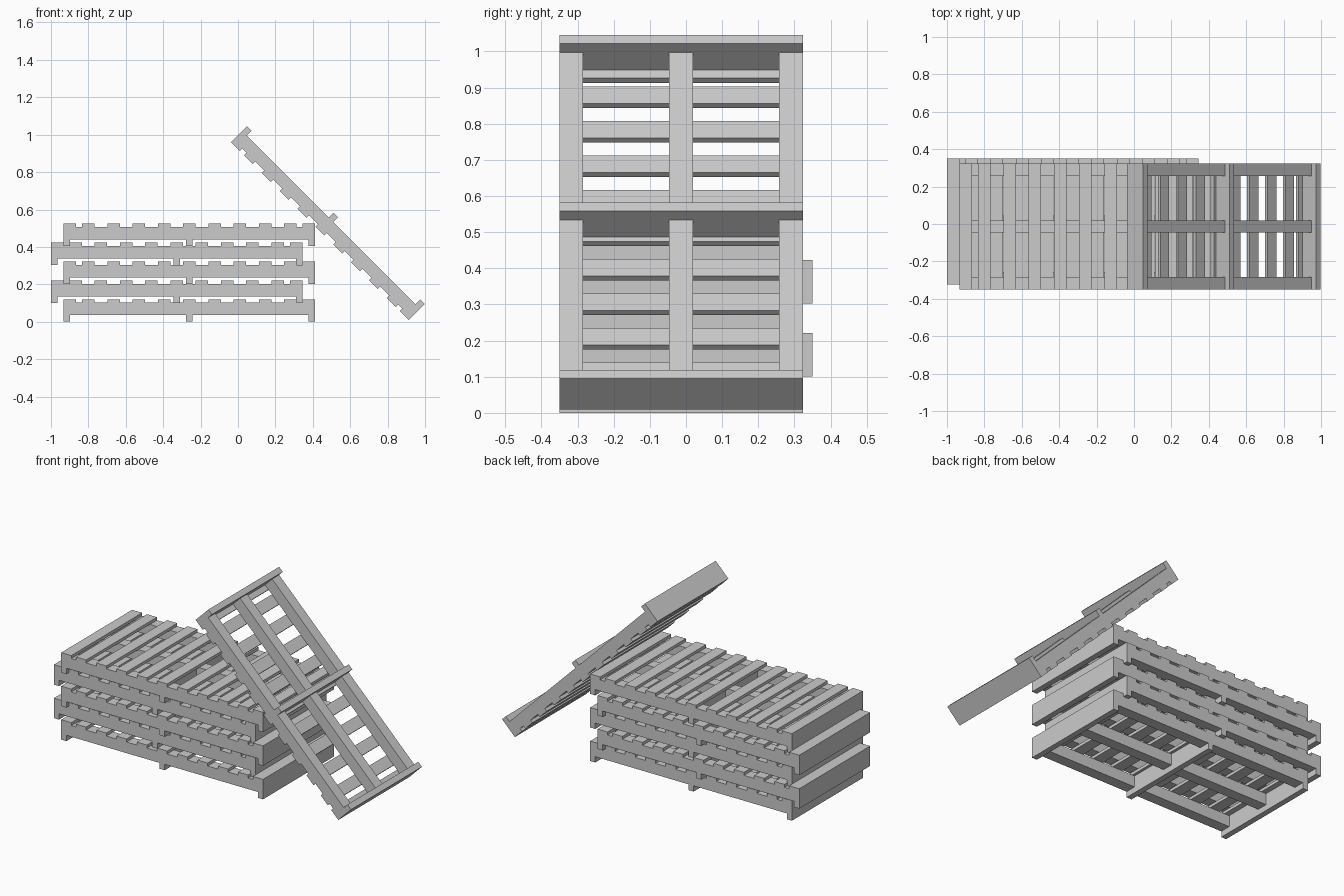
import bpy, bmesh, math
from mathutils import Matrix, Vector

if "Cube" in bpy.data.objects:
    bpy.data.objects.remove(bpy.data.objects["Cube"])

L, W, H = 1.344, 0.674, 0.12      # pallet length, width, height
SLAT_T, SLAT_W, PITCH = 0.018, 0.067, 0.135
BOARD_T, RAIL_W, RAIL_Z = 0.034, 0.066, 0.035
DECK = H - SLAT_T                 # underside of the slats
STEP = 0.101                      # stacking height, pallets nest slightly


def box_mesh(name, boxes):
    """One mesh from (x0, x1, y0, y1, z0, z1) boxes."""
    bm = bmesh.new()
    for x0, x1, y0, y1, z0, z1 in boxes:
        size = Matrix.Diagonal((x1 - x0, y1 - y0, z1 - z0, 1))
        mid = Vector((x0 + x1, y0 + y1, z0 + z1)) / 2
        bmesh.ops.create_cube(bm, size=1, matrix=Matrix.Translation(mid) @ size)
    mesh = bpy.data.meshes.new(name)
    bm.to_mesh(mesh)
    bm.free()
    return mesh


# Top slats: nine evenly spaced, plus one flush with each end
slat_x = [k * PITCH for k in range(-4, 5)] + [s * (L - SLAT_W) / 2 for s in (-1, 1)]
slats = box_mesh("slats", [(x - SLAT_W / 2, x + SLAT_W / 2, -W / 2, W / 2, DECK, H)
                           for x in slat_x])

# Full-depth cross boards at the ends and middle
end = (L - BOARD_T) / 2
boards = box_mesh("cross_boards", [(x - BOARD_T / 2, x + BOARD_T / 2, -W / 2, W / 2, 0, DECK)
                                   for x in (-end, 0, end)])

# Three rails, fitted between the cross boards
x_in, x_out = BOARD_T / 2, L / 2 - BOARD_T
side = (W - RAIL_W) / 2
rails = box_mesh("rails", [(a, b, y - RAIL_W / 2, y + RAIL_W / 2, RAIL_Z, DECK)
                           for y in (-side, 0, side)
                           for a, b in ((-x_out, -x_in), (x_in, x_out))])


def pallet(label, matrix):
    for mesh in (slats, boards, rails):
        obj = bpy.data.objects.new(f"{label}_{mesh.name}", mesh)
        bpy.context.collection.objects.link(obj)
        obj.matrix_world = matrix


# Stack of five, alternately shifted
for i in range(5):
    x, y = (-0.328, 0.0135) if i % 2 else (-0.26, -0.0135)
    pallet(f"stacked_pallet_{i + 1}", Matrix.Translation((x, y, i * STEP)))

# Pallet leaning on the stack, underside facing out
pallet("leaning_pallet", Matrix.Translation((0.523, -0.0135, 0.57))
       @ Matrix.Rotation(math.radians(225), 4, 'Y'))
